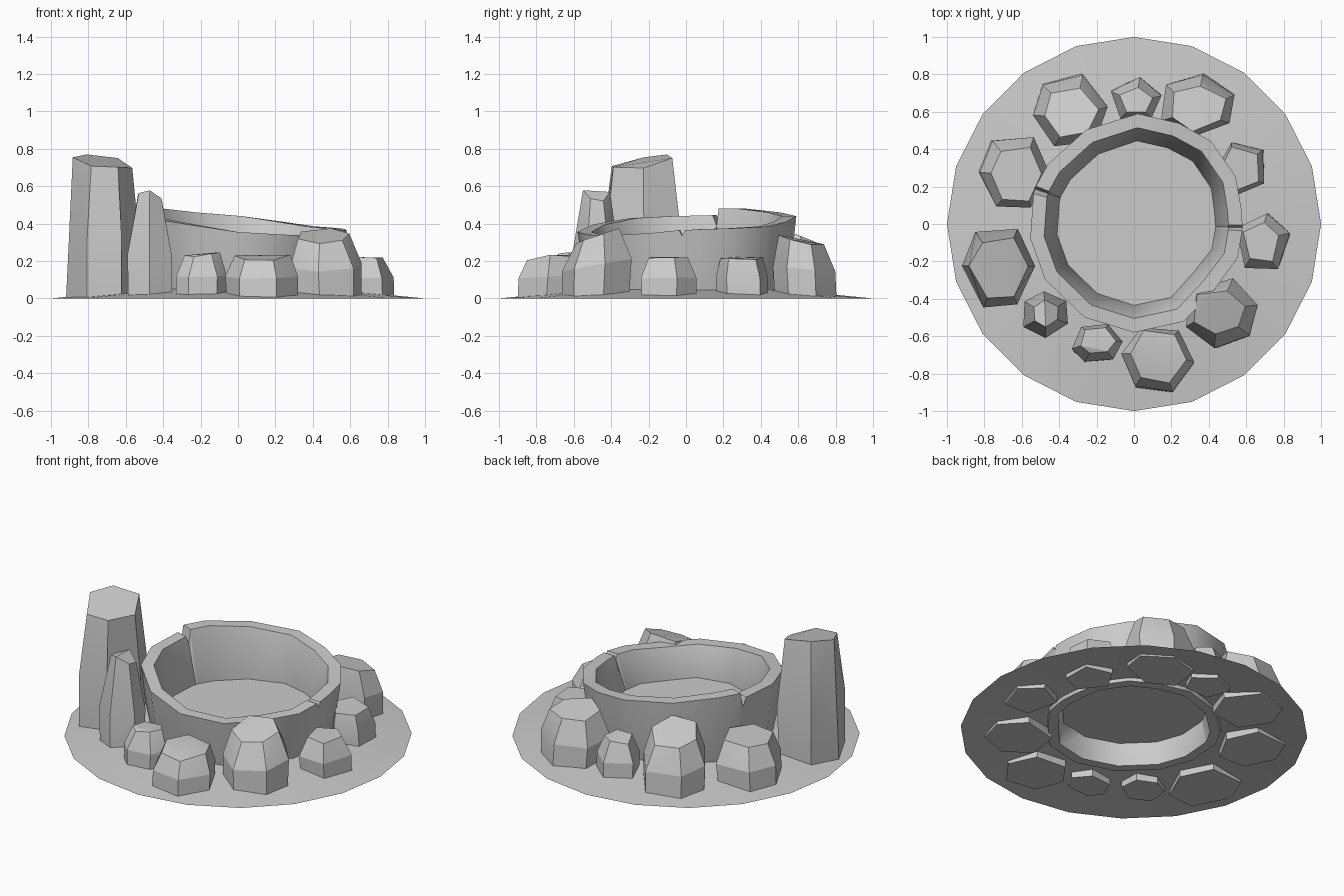
import bpy, bmesh, random
from math import sin, cos, radians, pi, hypot

if "Cube" in bpy.data.objects:
    bpy.data.objects.remove(bpy.data.objects["Cube"])

random.seed(7)


def finish(bm, name, angle):
    bmesh.ops.recalc_face_normals(bm, faces=bm.faces)
    me = bpy.data.meshes.new(name)
    bm.to_mesh(me)
    bm.free()
    ob = bpy.data.objects.new(name, me)
    bpy.context.collection.objects.link(ob)
    bpy.ops.object.select_all(action='DESELECT')
    ob.select_set(True)
    bpy.context.view_layer.objects.active = ob
    bpy.ops.object.shade_smooth_by_angle(angle=radians(angle))
    return ob


def bridge(bm, a, b):
    n = len(a)
    for i in range(n):
        bm.faces.new((a[i], a[(i + 1) % n], b[(i + 1) % n], b[i]))


# Ground skirt: shallow 20-sided cone, open where the basin stands
bm = bmesh.new()
rings = [[bm.verts.new((r * cos(i * pi / 10), r * sin(i * pi / 10), z)) for i in range(20)]
         for r, z in ((1, 0), (0.49, 0.05))]
bridge(bm, *rings)
finish(bm, "ground_skirt", 30)

# Basin wall: angle, outer radius, rim height (uneven rim with two cracks)
rim = [(8, .58, .37), (25, .6, .375), (47, .605, .385), (66, .59, .41), (88, .59, .44),
       (117, .565, .46), (145, .56, .48), (159, .563, .48), (160.5, .562, .39),
       (163, .562, .445), (188, .56, .44), (212, .56, .43), (242, .565, .395),
       (270, .58, .355), (297, .585, .34), (321, .555, .34), (342, .583, .35),
       (356.5, .58, .365), (358, .58, .335), (359.5, .58, .365)]


def wall_ring(bm, inset, height):
    return [bm.verts.new(((r - inset) * cos(radians(a)), (r - inset) * sin(radians(a)),
                          h if height is None else height)) for a, r, h in rim]


bm = bmesh.new()
profile = [(.12, .025), (.06, .025), (.025, .2), (0, None), (.075, None), (.145, .16)]
wall = [wall_ring(bm, inset, height) for inset, height in profile]
for i, ring in enumerate(wall):
    bridge(bm, wall[i - 1], ring)
finish(bm, "basin_wall", 35)

# Basin floor
bm = bmesh.new()
bm.faces.new(wall_ring(bm, .145, .16))
finish(bm, "basin_floor", 30)


# Rocks: a faceted hull fitted to a footprint box, with a smaller, uneven, sloping top
def rock(name, x0, x1, y0, y1, h, slope, top, sides, start, shoulder=.5, lean=-.1):
    ang = [radians(start + 360 * i / sides + random.uniform(-9, 9)) for i in range(sides)]
    pts = [(cos(a), sin(a)) for a in ang]
    lx, hx = min(p[0] for p in pts), max(p[0] for p in pts)
    ly, hy = min(p[1] for p in pts), max(p[1] for p in pts)
    cx, cy, sx, sy = (x0 + x1) / 2, (y0 + y1) / 2, (x1 - x0) / 2, (y1 - y0) / 2
    pts = [((2 * (x - lx) / (hx - lx) - 1) * sx, (2 * (y - ly) / (hy - ly) - 1) * sy)
           for x, y in pts]
    d = hypot(cx, cy)
    bm = bmesh.new()
    for s, t, wobble in ((.97, 0, 0), (1, shoulder, .03), (top, 1, .1)):
        shift = lean * t * (sx + sy) / 2
        for x, y in pts:
            k = s + random.uniform(-wobble, wobble * .6)
            px, py = x * k, y * k
            z = t * (h + slope[0] * px + slope[1] * py) * (1 - random.uniform(0, wobble))
            bm.verts.new((cx + px + shift * cx / d, cy + py + shift * cy / d, z))
    bmesh.ops.convex_hull(bm, input=bm.verts)
    bmesh.ops.dissolve_limit(bm, angle_limit=radians(6), verts=bm.verts, edges=bm.edges)
    finish(bm, name, 15)


rock("tall_left_rock", -.925, -.53, -.45, -.03, .755, (-.2, .1), .8, 6, 5, .45, -.02)
rock("thin_pillar_rock", -.59, -.35, -.61, -.36, .585, (-.1, 0), .6, 6, 30, .4, 0)
rock("small_front_rock", -.335, -.06, -.74, -.54, .245, (.03, .1), .7, 6, 10)
rock("wide_front_rock", -.065, .325, -.905, -.56, .235, (0, .1), .8, 6, 0)
rock("front_right_rock", .28, .665, -.67, -.3, .36, (.05, .35), .7, 6, 15)
rock("right_rock", .555, .84, -.24, .06, .225, (0, 0), .7, 5, 10)
rock("back_right_small_rock", .45, .7, .16, .44, .23, (-.05, 0), .8, 5, -35)
rock("back_right_rock", .15, .54, .47, .81, .32, (0, -.15), .74, 6, 20)
rock("small_back_rock", -.125, .15, .57, .79, .24, (0, -.1), .6, 5, 90)
rock("back_left_rock", -.545, -.14, .42, .81, .345, (.05, -.3), .68, 6, 10)
rock("left_rock", -.835, -.46, .09, .465, .275, (.05, -.05), .78, 6, 5)
